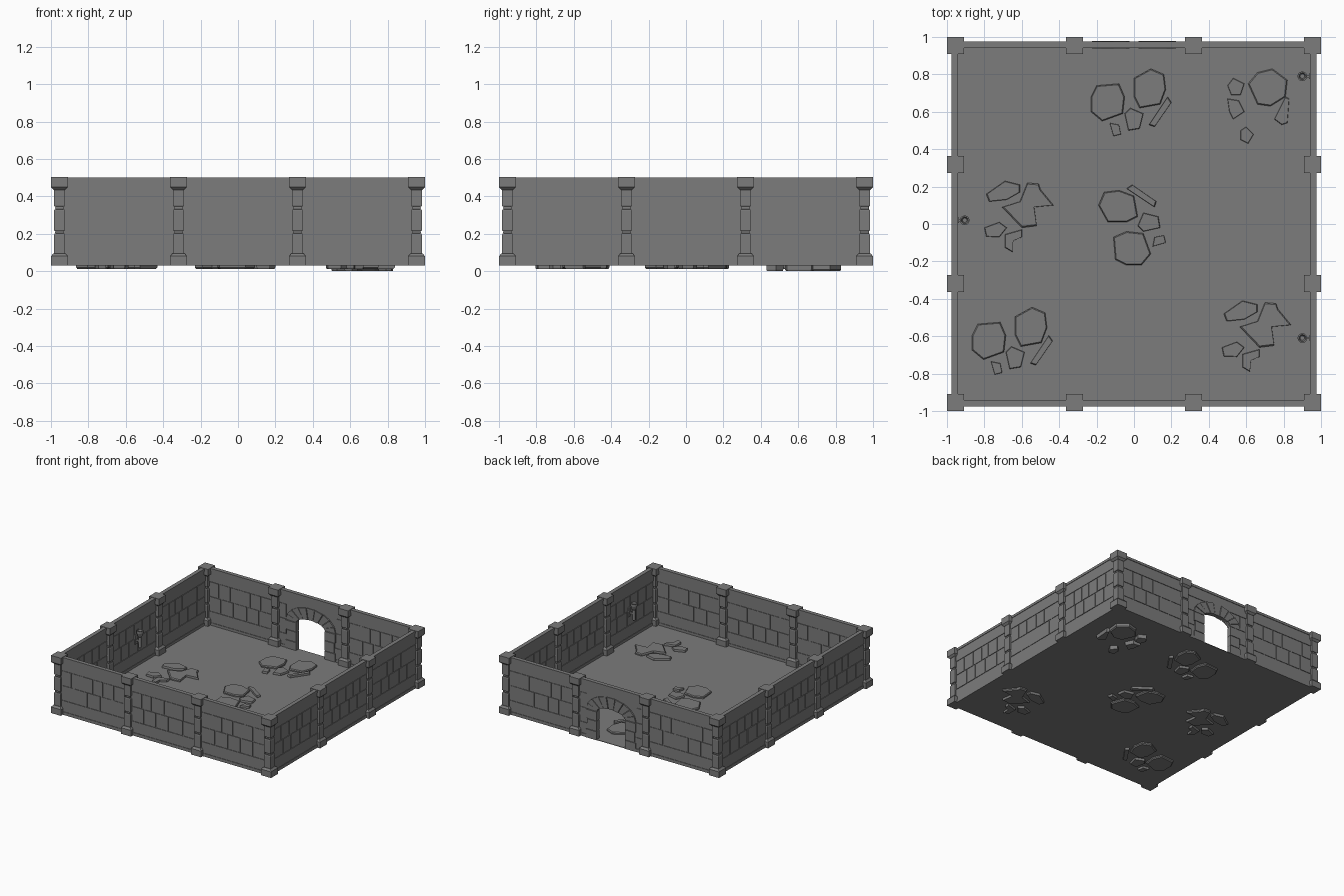
import bpy, bmesh, math, random
from mathutils import Matrix, Vector

if "Cube" in bpy.data.objects:
    bpy.data.objects.remove(bpy.data.objects["Cube"])
random.seed(4)

stone = bpy.data.materials.new("grey stone")
stone.diffuse_color = (0.2, 0.2, 0.2, 1)
stone.use_nodes = True
stone.node_tree.nodes["Principled BSDF"].inputs["Base Color"].default_value = stone.diffuse_color


def finish(name, bm):
    bmesh.ops.recalc_face_normals(bm, faces=bm.faces)
    me = bpy.data.meshes.new(name)
    bm.to_mesh(me)
    bm.free()
    me.materials.append(stone)
    ob = bpy.data.objects.new(name, me)
    bpy.context.collection.objects.link(ob)
    return ob


def box(bm, x0, x1, y0, y1, z0, z1):
    m = Matrix.Translation(((x0 + x1) / 2, (y0 + y1) / 2, (z0 + z1) / 2)) @ \
        Matrix.Diagonal((x1 - x0, y1 - y0, z1 - z0, 1))
    bmesh.ops.create_cube(bm, size=1, matrix=m)


def loft(bm, rings):
    """Join equal-length rings of points into a closed solid."""
    vs = [[bm.verts.new(p) for p in r] for r in rings]
    n = len(vs[0])
    for a, b in zip(vs, vs[1:]):
        for i in range(n):
            bm.faces.new((a[i], a[(i + 1) % n], b[(i + 1) % n], b[i]))
    bm.faces.new(vs[0])
    bm.faces.new(vs[-1])


def prism_y(bm, pts, y0, y1):
    loft(bm, [[(x, y, z) for x, z in pts] for y in (y0, y1)])


def square(c, h, z):
    return [(c[0] + sx * h, c[1] + sy * h, z) for sx, sy in ((-1, -1), (1, -1), (1, 1), (-1, 1))]


W = 0.9585            # wall centre line
CORE, BRICK, RAIL = 0.008, 0.0135, 0.0165
ROWS = ((0.15, 0.266), (0.272, 0.387))


def bricks(bm, x0, x1, z0, z1, n):
    """One row of blocks of slightly uneven width."""
    cuts = [x0 + (x1 - x0) * i / n for i in range(n + 1)]
    cuts[1:-1] = [c + random.uniform(-0.012, 0.012) for c in cuts[1:-1]]
    for a, b in zip(cuts, cuts[1:]):
        t = BRICK - random.uniform(0, 0.002)
        box(bm, a + 0.004, b - 0.004, W - t, W + t, z0, z1)


# opening of the doorway as x, z points, left to right
DOOR = [(-.13, .03), (-.13, .265), (-.11, .295), (-.05, .315),
        (.05, .315), (.11, .295), (.13, .265), (.13, .03)]


def wall(name, door):
    bm = bmesh.new()
    # recessed core, frieze, plinth and rails
    outline = [(-.95, .03)] + (DOOR if door else []) + [(.95, .03), (.95, .49), (-.95, .49)]
    prism_y(bm, outline, W - CORE, W + CORE)
    box(bm, -.95, .95, W - .0125, W + .0125, .392, .49)
    box(bm, -.95, .95, W - RAIL, W + RAIL, .48, .50)
    spans = [(-.95, -.13), (.13, .95)] if door else [(-.95, .95)]
    for a, b in spans:
        box(bm, a, b, W - .0125, W + .0125, .03, .145)
        box(bm, a, b, W - RAIL, W + RAIL, .03, .055)
    # blocks in each bay
    for x0, x1 in ((-.925, -.348), (-.288, .288), (.348, .925)):
        for k, (z0, z1) in enumerate(ROWS):
            if door and x0 == -.288:
                bricks(bm, -.288, -.222, z0, z1, 1)
                bricks(bm, .222, .288, z0, z1, 1)
            else:
                bricks(bm, x0, x1, z0, z1, 6 if k else 5)
    return finish(name, bm)


def pillar(bm, c):
    loft(bm, [square(c, h, z) for h, z in ((.045, .03), (.045, .08), (.032, .095))])
    loft(bm, [square(c, h, z) for h, z in ((.03, .435), (.045, .45), (.045, .503))])
    zs = (.09, .2, .215, .33, .345, .44)     # shaft stones with narrow joints
    for i, (a, b) in enumerate(zip(zs, zs[1:])):
        h = .023 if i % 2 else .029
        loft(bm, [square(c, h - .003, a), square(c, h, a + .006),
                  square(c, h, b - .006), square(c, h - .003, b)])


# four walls, the back one holding the doorway
for i, name in enumerate(("back_wall", "left_wall", "front_wall", "right_wall")):
    ob = wall(name, i == 0)
    ob.data.transform(Matrix.Rotation(i * math.pi / 2, 4, 'Z'))

# pillars around the edge
bm = bmesh.new()
P = (-.955, -.318, .318, .955)
for x in P:
    for y in P:
        if abs(x) > .9 or abs(y) > .9:
            pillar(bm, (x, y))
finish("pillars", bm)

# door frame: jamb blocks and arch stones
bm = bmesh.new()
for s in (-1, 1):
    for z0, z1, w in ((.03, .1, .225), (.104, .185, .215), (.189, .262, .225)):
        a, b = sorted((s * .13, s * w))
        box(bm, a, b, W - .02, W + .02, z0, z1)
N = 9
for i in range(N):
    a0, a1 = (math.pi * (i + d) / N for d in (.04, .96))
    d = .02 if i % 2 else .0175
    ring = [(rx * math.cos(a), .265 + rz * math.sin(a))
            for rx, rz, a in ((.13, .05, a0), (.225, .145, a0), (.225, .145, a1), (.13, .05, a1))]
    prism_y(bm, ring, W - d, W + d)
finish("door_frame", bm)

# floor slab with pads under the pillars
bm = bmesh.new()
box(bm, -.975, .975, -.975, .975, .03, .034)
finish("floor", bm)

# loose floor stones, two families of outlines
SLABS = [
    [(-.23, -.02), (-.2, .04), (-.08, .05), (-.05, -.02), (-.06, -.11), (-.17, -.15), (-.23, -.1)],
    [(0, .08), (.09, .13), (.16, .1), (.17, .02), (.14, -.06), (.03, -.08), (0, -.02)],
    [(.08, -.17), (.11, -.18), (.2, -.05), (.18, -.02)],
    [(-.05, -.11), (-.02, -.08), (.05, -.11), (.03, -.19), (-.03, -.2)],
    [(-.13, -.16), (-.08, -.17), (-.07, -.22), (-.11, -.23)]]
SHARDS = [
    [(-.79, .16), (-.69, .23), (-.61, .21), (-.61, .17), (-.68, .13), (-.775, .12)],
    [(-.705, .09), (-.61, .12), (-.57, .22), (-.51, .215), (-.5, .185), (-.43, .1),
     (-.534, .09), (-.52, -.01), (-.6, -.02)],
    [(-.8, -.02), (-.72, .01), (-.68, -.02), (-.72, -.07), (-.79, -.067)],
    [(-.69, -.056), (-.6, -.03), (-.6, -.07), (-.645, -.09), (-.65, -.15), (-.69, -.126)]]
RUBBLE = [
    [(.61, .75), (.66, .81), (.74, .83), (.82, .77), (.81, .68), (.73, .63), (.66, .64)],
    [(.5, .74), (.53, .78), (.59, .75), (.57, .69), (.52, .69)],
    [(.5, .67), (.56, .66), (.59, .6), (.53, .56), (.51, .6)],
    [(.57, .5), (.6, .52), (.64, .48), (.61, .43), (.57, .45)],
    [(.75, .56), (.81, .68), (.83, .67), (.82, .54), (.79, .53)]]


def stones(name, polys, x, y, quarter=0, low=.012, high=.05):
    bm = bmesh.new()
    rot = Matrix.Rotation(quarter * math.pi / 2, 3, 'Z')
    for poly in polys:
        pts = [rot @ Vector((px, py, 0)) + Vector((x, y, 0)) for px, py in poly]
        c = sum(pts, Vector()) / len(pts)
        rings = []
        for s, z in ((.93, low), (1, low + .008), (1, high - .007), (.94, high)):
            rings.append([c + (p - c) * s + Vector((0, 0, z)) for p in pts])
        loft(bm, rings)
    finish(name, bm)


stones("floor_stones_back", SLABS, 0, .7)
stones("floor_stones_front_left", SLABS, -.635, -.575)
stones("floor_stones_middle", SLABS, -.06, .01, 1)
stones("floor_stones_left", SHARDS, 0, 0)
stones("floor_stones_front_right", SHARDS, 1.27, -.64)
stones("floor_stones_back_right", RUBBLE, 0, 0, 0, 0, .042)

# wall torches: handle, cup with rim, bracket
for i, (x, y) in enumerate(((.9, .79), (.9, -.61), (-.905, .02))):
    bm = bmesh.new()
    prof = ((.006, .2), (.012, .21), (.01, .29), (.018, .3), (.026, .325),
            (.026, .345), (.019, .345), (.012, .32))
    loft(bm, [[(x + r * math.cos(t * math.pi / 6), y + r * math.sin(t * math.pi / 6), z)
               for t in range(12)] for r, z in prof])
    a, b = sorted((x, math.copysign(.95, x)))
    box(bm, a, b, y - .006, y + .006, .25, .265)
    a, b = sorted((math.copysign(.935, x), math.copysign(.95, x)))
    box(bm, a, b, y - .014, y + .014, .225, .3)
    finish("torch_%d" % (i + 1), bm)
